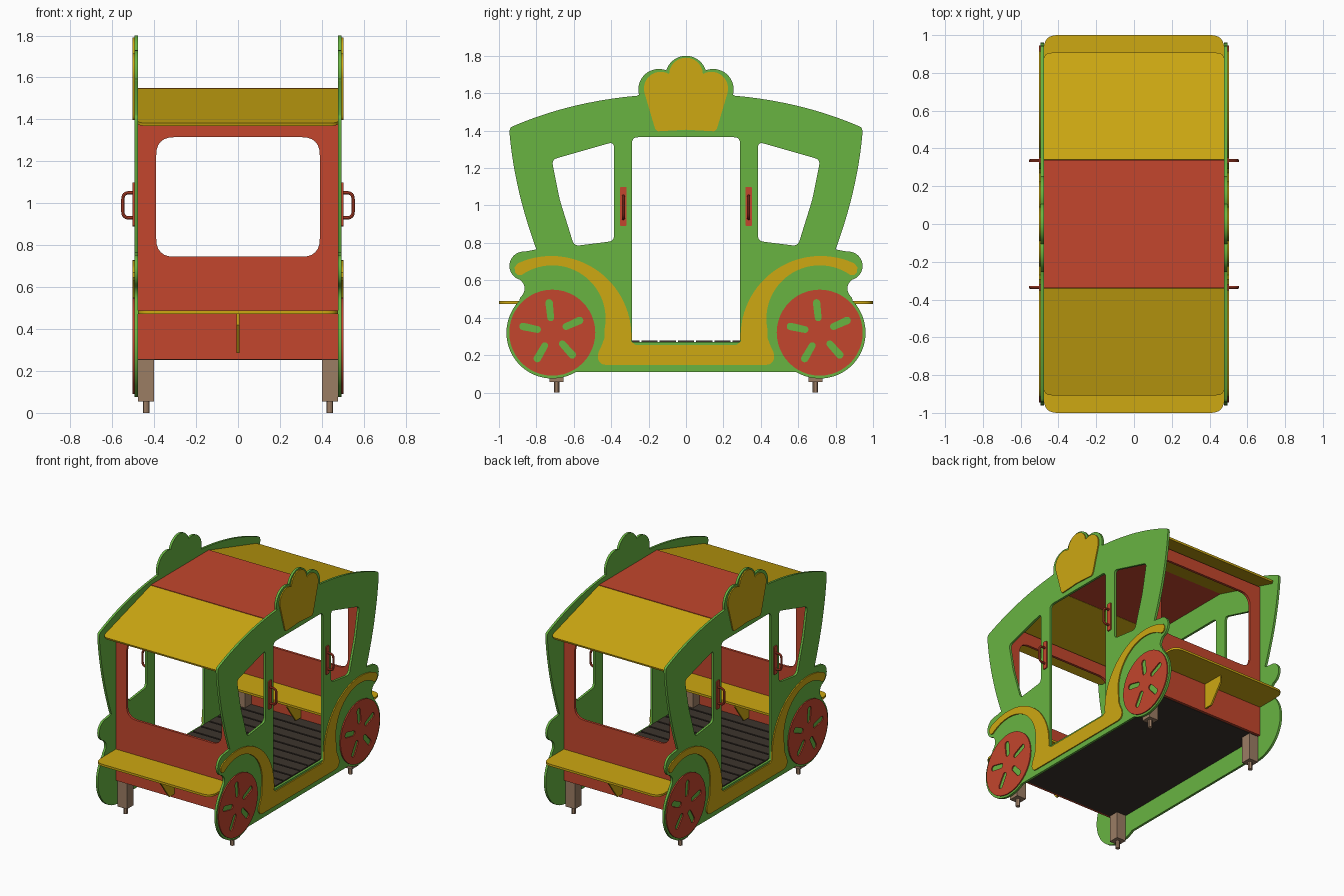
import bpy, bmesh, math
from mathutils import Matrix, Vector

cube = bpy.data.objects.get("Cube")
if cube:
    bpy.data.objects.remove(cube)


def material(name, rgb):
    m = bpy.data.materials.new(name)
    m.use_nodes = True
    m.diffuse_color = (*rgb, 1)
    m.node_tree.nodes["Principled BSDF"].inputs["Base Color"].default_value = (*rgb, 1)
    return m


GREEN = material("leaf green", (0.138, 0.456, 0.053))
RED = material("brick red", (0.546, 0.061, 0.026))
YELLOW = material("mustard yellow", (0.61, 0.392, 0.006))
BROWN = material("post brown", (0.33, 0.205, 0.127))
DARK = material("dark decking", (0.045, 0.034, 0.026))

# Plate planes: local x, y, thickness mapped to the world
SIDE = Matrix(((0, 0, 1, 0), (1, 0, 0, 0), (0, 1, 0, 0), (0, 0, 0, 1)))
FRONT = Matrix.Rotation(math.pi / 2, 4, "X")
FLAT = Matrix.Identity(4)


def arc(cx, cy, r, start, end, n=16):
    angles = [math.radians(start + (end - start) * i / n) for i in range(n + 1)]
    return [(cx + r * math.cos(a), cy + r * math.sin(a)) for a in angles]


def bend(a, b, c, n=10):
    a, b, c = Vector(a), Vector(b), Vector(c)
    steps = [i / n for i in range(n + 1)]
    return [tuple(a * (1 - t) ** 2 + b * 2 * t * (1 - t) + c * t * t) for t in steps]


def rounded(points, radii):
    """Closed loop with its corners rounded; radii is a number or a list."""
    if not isinstance(radii, list):
        radii = [radii] * len(points)
    out = []
    for i, r in enumerate(radii):
        p = Vector(points[i])
        if r == 0:
            out.append(tuple(p))
            continue
        before = Vector(points[i - 1]) - p
        after = Vector(points[(i + 1) % len(points)]) - p
        out += bend(p + before.normalized() * r, p, p + after.normalized() * r, 6)
    return out


def mirrored(half):
    return half + [(-a, b) for a, b in reversed(half) if a > 1e-5]


def finish(name, mesh, mat):
    obj = bpy.data.objects.new(name, mesh)
    bpy.context.collection.objects.link(obj)
    mesh.materials.clear()
    mesh.materials.append(mat)
    bpy.ops.object.select_all(action="DESELECT")
    obj.select_set(True)
    bpy.context.view_layer.objects.active = obj
    bpy.ops.object.shade_smooth_by_angle(angle=math.radians(30))
    return obj


def curve_mesh(curve, matrix):
    temp = bpy.data.objects.new("helper", curve)
    bpy.context.collection.objects.link(temp)
    deps = bpy.context.evaluated_depsgraph_get()
    mesh = bpy.data.meshes.new_from_object(temp.evaluated_get(deps))
    bpy.data.objects.remove(temp)
    mesh.transform(matrix)
    bm = bmesh.new()
    bm.from_mesh(mesh)
    bmesh.ops.remove_doubles(bm, verts=bm.verts, dist=1e-5)
    bmesh.ops.recalc_face_normals(bm, faces=bm.faces)
    bm.to_mesh(mesh)
    bm.free()
    return mesh


def add_spline(curve, points, closed):
    s = curve.splines.new("POLY")
    s.points.add(len(points) - 1)
    for sp, p in zip(s.points, points):
        sp.co = (p[0], p[1], 0, 1)
    s.use_cyclic_u = closed


def plate(name, loops, thick, mat, plane, at=(0, 0, 0)):
    """Sheet cut from an outline (first loop) with holes (other loops)."""
    c = bpy.data.curves.new(name, "CURVE")
    c.dimensions, c.fill_mode, c.extrude = "2D", "BOTH", thick / 2
    for loop in loops:
        add_spline(c, loop, True)
    return finish(name, curve_mesh(c, Matrix.Translation(at) @ plane), mat)


def box(name, lo, hi, mat):
    outline = [(lo[0], lo[1]), (hi[0], lo[1]), (hi[0], hi[1]), (lo[0], hi[1])]
    return plate(name, [outline], hi[2] - lo[2], mat, FLAT, (0, 0, (lo[2] + hi[2]) / 2))


# Side panel outline: crown lobes, arch, flared edge, fender, wheel
WHEEL_Y, WHEEL_Z = 0.715, 0.32
panel_outline = mirrored(
    arc(0, 1.69, 0.11, 90, 17) + arc(0.145, 1.62, 0.11, 111, -15)
    + bend((0.26, 1.587), (0.62, 1.555), (0.925, 1.424))
    + bend((0.935, 1.418), (0.945, 1.41), (0.943, 1.385), 4)
    + bend((0.942, 1.37), (0.915, 1.08), (0.80, 0.765))
    + arc(0.867, 0.677, 0.077, 95, -75)
    + bend((0.875, 0.59), (0.845, 0.55), (0.888, 0.505), 6)
    + arc(WHEEL_Y, WHEEL_Z, 0.245, 44, -121, 36))
door = rounded([(-0.29, 0.27), (0.29, 0.27), (0.29, 1.365), (-0.29, 1.365)], [0.01, 0.01, 0.035, 0.035])
window = rounded([(0.385, 1.34), (0.718, 1.245), (0.675, 1.03), (0.598, 0.783), (0.385, 0.81)], 0.03)
rear_window = [(-a, b) for a, b in window]

# Raised trim: sill bar sweeping up over both wheels
trim_outline = mirrored(
    [(0.27, 0.255)] + arc(0.72, 0.302, 0.428, 184, 65, 28)
    + [(0.916, 0.67), (0.915, 0.645), (0.90, 0.628)]
    + arc(0.715, 0.395, 0.285, 55, 190, 28)
    + bend((0.437, 0.29), (0.45, 0.25), (0.468, 0.215), 5)
    + bend((0.472, 0.19), (0.468, 0.15), (0.43, 0.148), 5))
crown_outline = mirrored(
    arc(0, 1.70, 0.09, 90, 0) + arc(0.135, 1.625, 0.09, 122, -15)
    + bend((0.17, 1.425), (0.16, 1.39), (0.14, 1.397), 4) + [(0, 1.405)])


def slot(angle):
    capsule = arc(0.16, 0, 0.02, -90, 90, 8) + arc(0.08, 0, 0.018, 90, 270, 8)
    ca, sa = math.cos(angle), math.sin(angle)
    return [(a * ca - b * sa, a * sa + b * ca) for a, b in capsule]


wheel_loops = [arc(0, 0, 0.23, 0, 352.5, 47)]
wheel_loops += [slot(math.radians(96 + 72 * k)) for k in range(5)]

for s, side in ((1, "left"), (-1, "right")):
    plate(side + "_side_panel", [panel_outline, door, window, rear_window], 0.017, GREEN, SIDE, (s * 0.486, 0, 0))
    trim_x = s * 0.498
    plate(side + "_fender_trim", [trim_outline], 0.009, YELLOW, SIDE, (trim_x, 0, 0))
    plate(side + "_crown_plate", [crown_outline], 0.009, YELLOW, SIDE, (trim_x, 0, 0))
    for t, end in ((-1, "front"), (1, "back")):
        tag = end + "_" + side
        plate(tag + "_wheel", wheel_loops, 0.009, RED, SIDE, (trim_x, t * WHEEL_Y, WHEEL_Z))
        # Grab handle on its backing plate
        y = t * 0.335
        backing = rounded([(-0.018, 0.89), (0.018, 0.89), (0.018, 1.1), (-0.018, 1.1)], 0.008)
        plate(tag + "_handle_plate", [backing], 0.009, RED, SIDE, (trim_x, y, 0))
        c = bpy.data.curves.new("handle", "CURVE")
        c.dimensions, c.bevel_depth, c.bevel_resolution = "3D", 0.008, 2
        grip = rounded([(s * 0.495, 0.93), (s * 0.549, 0.93), (s * 0.549, 1.05), (s * 0.495, 1.05)],
                       [0, 0.03, 0.03, 0])
        add_spline(c, grip, False)
        finish(tag + "_handle", curve_mesh(c, Matrix.Translation((0, y, 0)) @ FRONT), RED)
        # Corner post with a ground pin
        px, py = s * 0.438, t * 0.692
        box(tag + "_post", (px - 0.038, py - 0.038, 0.055), (px + 0.038, py + 0.038, 0.465), BROWN)
        plate(tag + "_ground_pin", [arc(px, py, 0.015, 0, 330, 11)], 0.06, BROWN, FLAT, (0, 0, 0.03))

# End walls, benches, brackets and sloping roofs
W = 0.477
SLOPE = math.atan2(0.165, 0.565)
for t, end in ((-1, "front"), (1, "back")):
    wall = [(-W, 0.255), (W, 0.255), (W, 1.405), (-W, 1.405)]
    opening = rounded([(-0.39, 0.745), (0.39, 0.745), (0.39, 1.315), (-0.39, 1.315)], 0.085)
    plate(end + "_wall", [wall, opening], 0.018, RED, FRONT, (0, t * 0.741, 0))
    seat = rounded([(-W, t * 0.5), (W, t * 0.5), (W, t), (-W, t)], [0.03, 0.03, 0.07, 0.07])
    plate(end + "_bench", [seat], 0.016, YELLOW, FLAT, (0, 0, 0.48))
    for d, where in ((1, "outer"), (-1, "inner")):
        shape = [(0, 0.472), (0.16, 0.472), (0.16, 0.42), (0.06, 0.285), (0, 0.285)]
        shape = [(t * (0.741 + d * (0.009 + a)), b) for a, b in shape]
        plate(end + "_" + where + "_bench_bracket", [shape], 0.012, YELLOW, SIDE)
    roof = rounded([(-W, -t * 0.294), (W, -t * 0.294), (W, t * 0.294), (-W, t * 0.294)], [0, 0, 0.04, 0.04])
    plate(end + "_roof_slope", [roof], 0.014, YELLOW, Matrix.Rotation(-t * SLOPE, 4, "X"),
          (0, t * 0.6225, 1.458))

box("roof_centre", (-W, -0.34, 1.536), (W, 0.34, 1.55), RED)

# Deck with planks running across
box("deck_base", (-W, -0.732, 0.252), (W, 0.732, 0.264), DARK)
for i in range(15):
    y = (i - 7) * 0.0975
    box("deck_plank", (-W, y - 0.043, 0.26), (W, y + 0.043, 0.278), DARK)
